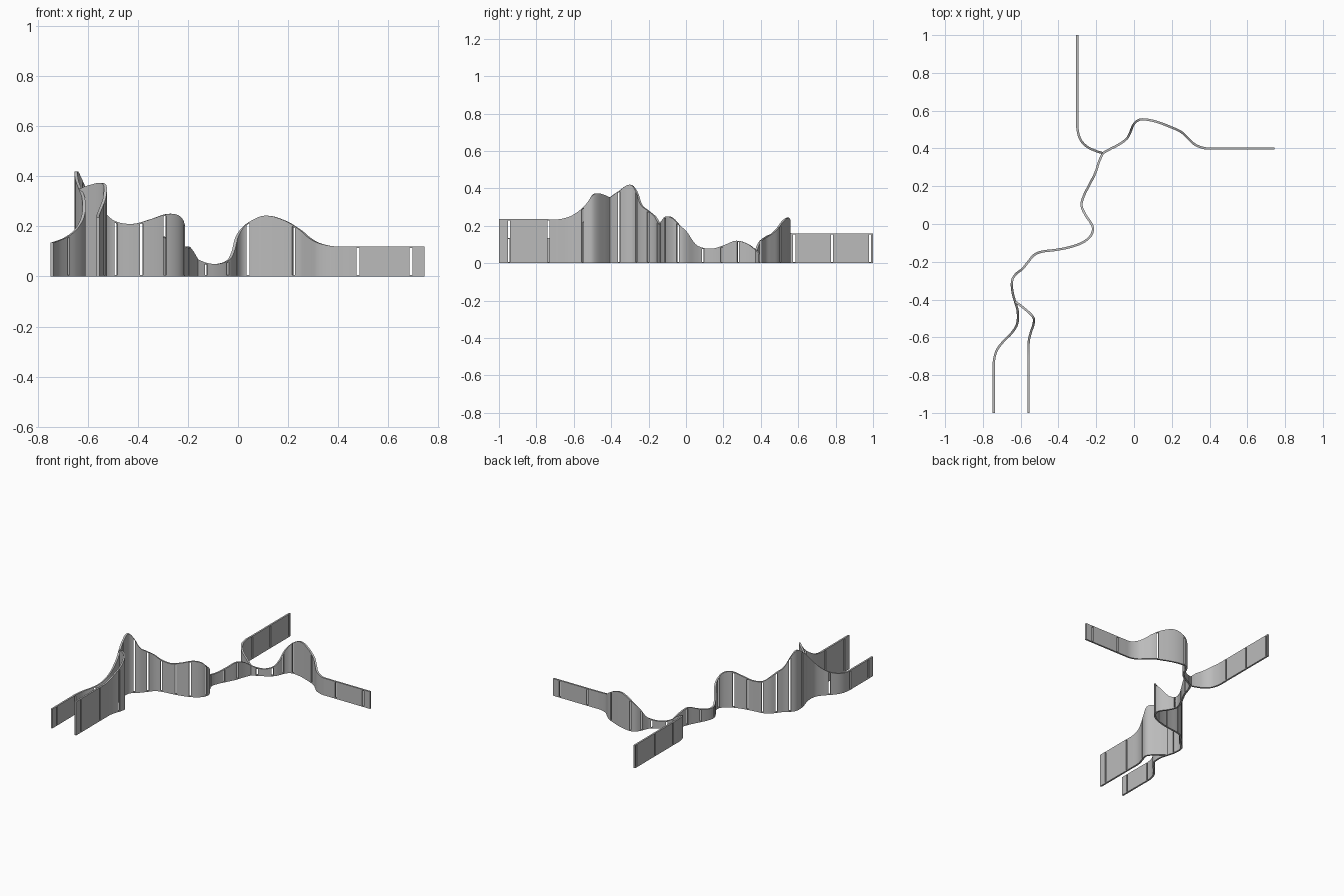
import bpy
import bmesh
from mathutils import Vector
from mathutils.geometry import interpolate_bezier

THICK = 0.012   # wall thickness
SLOT = 0.012    # width of the joint slots
RIM = 0.006     # thin rail left above and below each slot

cube = bpy.data.objects.get("Cube")
if cube:
    bpy.data.objects.remove(cube, do_unlink=True)

grey = bpy.data.materials.new("concrete grey")
grey.use_nodes = True
colour = (0.5, 0.5, 0.5, 1)
grey.diffuse_color = colour
grey.node_tree.nodes["Principled BSDF"].inputs["Base Color"].default_value = colour


def smooth_path(points, steps=6):
    """Smooth curve through (x, y, height) points."""
    p = [Vector(q) for q in points]
    last = len(p) - 1
    tan = [(p[min(i + 1, last)] - p[max(i - 1, 0)]).normalized() for i in range(last + 1)]
    out = []
    for i in range(last):
        reach = (p[i + 1] - p[i]).length / 3
        out += interpolate_bezier(p[i], p[i] + tan[i] * reach,
                                  p[i + 1] - tan[i + 1] * reach, p[i + 1], steps)[:-1]
    return out + [p[-1]]


def stations_with_slots(path, slots):
    """Arc-length stations, with a pair of stations around every slot."""
    arc = [0.0]
    for a, b in zip(path, path[1:]):
        arc.append(arc[-1] + (b - a).xy.length)

    def at(s):
        for i in range(len(arc) - 1):
            if s <= arc[i + 1]:
                return path[i].lerp(path[i + 1], (s - arc[i]) / (arc[i + 1] - arc[i]))
        return path[-1]

    fine = [arc[-1] * i / 400 for i in range(401)]
    centres = [min(fine, key=lambda s: (at(s).xy - Vector(q)).length) for q in slots]
    keep = [s for s in arc if all(abs(s - c) > SLOT * 0.6 for c in centres)]
    keep += [c + d for c in centres for d in (-SLOT / 2, SLOT / 2)]
    keep = sorted(keep)
    gap = [any(abs((a + b) / 2 - c) < SLOT * 0.2 for c in centres)
           for a, b in zip(keep, keep[1:])]
    return [at(s) for s in keep], gap


def wall(name, points, slots):
    pts, gap = stations_with_slots(smooth_path(points), slots)
    bm = bmesh.new()
    last = len(pts) - 1
    grid = []
    for i, p in enumerate(pts):
        d = (pts[min(i + 1, last)] - pts[max(i - 1, 0)]).xy.normalized()
        side = Vector((-d.y, d.x)) * THICK / 2
        levels = (0, RIM, p.z - RIM, p.z)
        grid.append([[bm.verts.new((*(p.xy + side * k), z)) for k in (1, -1)] for z in levels])

    def solid(i, j):
        return 0 <= i < last and 0 <= j < 3 and not (j == 1 and gap[i])

    for i in range(last):
        for j in range(3):
            if not solid(i, j):
                continue
            a, b, c, d = grid[i][j], grid[i + 1][j], grid[i + 1][j + 1], grid[i][j + 1]
            bm.faces.new((b[0], a[0], d[0], c[0]))
            bm.faces.new((a[1], b[1], c[1], d[1]))
            for edge, (ni, nj) in (((a, b), (i, j - 1)), ((b, c), (i + 1, j)),
                                   ((c, d), (i, j + 1)), ((d, a), (i - 1, j))):
                if not solid(ni, nj):
                    u, v = edge
                    bm.faces.new((u[0], v[0], v[1], u[1]))
    bmesh.ops.recalc_face_normals(bm, faces=bm.faces)
    mesh = bpy.data.meshes.new(name)
    bm.to_mesh(mesh)
    bm.free()
    mesh.materials.append(grey)
    obj = bpy.data.objects.new(name, mesh)
    bpy.context.collection.objects.link(obj)
    bpy.ops.object.select_all(action="DESELECT")
    obj.select_set(True)
    bpy.context.view_layer.objects.active = obj
    bpy.ops.object.shade_smooth_by_angle()


FORK = (-.63, -.41, .35)
JUNCTION = (-.165, .375, .07)

# Winding middle wall between the two junctions
wall("middle_wall",
     [FORK, (-.643, -.36, .385), (-.645, -.3, .42), (-.625, -.265, .385), (-.59, -.237, .31),
      (-.56, -.2, .28), (-.53, -.165, .25), (-.49, -.147, .22), (-.42, -.138, .21),
      (-.35, -.125, .228), (-.28, -.102, .25), (-.235, -.07, .24), (-.217, -.03, .2),
      (-.225, 0, .17), (-.258, .05, .1), (-.278, .1, .08), (-.265, .15, .079),
      (-.235, .21, .098), (-.205, .27, .12), (-.185, .33, .103), JUNCTION],
     [(-.64, -.36), (-.62, -.262), (-.56, -.2), (-.49, -.147), (-.385, -.13), (-.295, -.107),
      (-.217, -.045), (-.278, .09), (-.24, .19), (-.2, .28)])

# Wall running off to the model's left, with a hump
wall("left_wall",
     [JUNCTION, (-.13, .395, .055), (-.085, .418, .05), (-.04, .45, .065), (-.02, .485, .1),
      (-.006, .52, .155), (.015, .545, .19), (.045, .554, .218), (.11, .544, .243),
      (.19, .515, .222), (.25, .487, .185), (.285, .455, .155), (.32, .422, .135),
      (.37, .402, .122), (.42, .4, .12), (.5, .4, .12), (.745, .4, .12)],
     [(-.13, .395), (-.045, .445), (-.01, .51), (.04, .554), (.225, .5), (.48, .4), (.69, .4)])

# Wall running straight to the back
wall("back_wall",
     [JUNCTION, (-.2, .386, .1), (-.25, .41, .13), (-.285, .45, .153), (-.3, .51, .16),
      (-.3, .57, .16), (-.3, 1, .16)],
     [(-.3, .58), (-.3, .78), (-.3, .985)])

# Two walls running to the front from the fork
wall("front_outer_wall",
     [FORK, (-.616, -.46, .31), (-.619, -.53, .24), (-.65, -.58, .185), (-.69, -.62, .155),
      (-.727, -.67, .14), (-.742, -.73, .135), (-.742, -.79, .135), (-.742, -1, .135)],
     [(-.68, -.61), (-.742, -.745), (-.742, -.95)])
wall("front_inner_wall",
     [FORK, (-.59, -.44, .365), (-.535, -.492, .37), (-.532, -.53, .32), (-.545, -.57, .28),
      (-.557, -.62, .25), (-.558, -.68, .235), (-.558, -.74, .235), (-.558, -1, .235)],
     [(-.538, -.55), (-.558, -.735), (-.558, -.945)])
